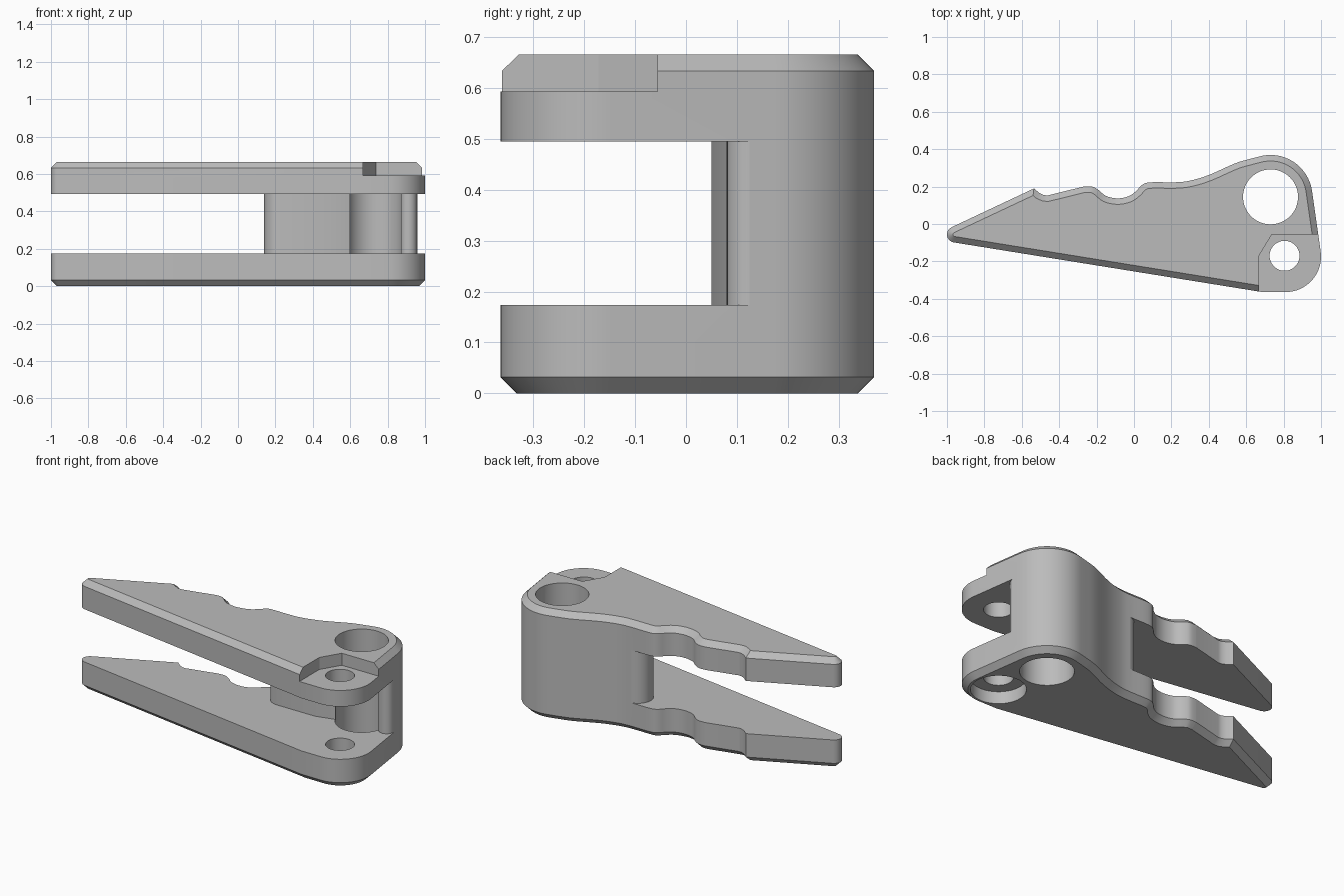
import bpy, bmesh
from math import sin, cos, radians
from mathutils import Vector

cube = bpy.data.objects.get("Cube")
if cube:
    bpy.data.objects.remove(cube, do_unlink=True)

HEIGHT, CHAMFER = 0.665, 0.032

grey = bpy.data.materials.new("plain grey")
grey.use_nodes = True
grey.diffuse_color = (0.5, 0.5, 0.5, 1)
grey.node_tree.nodes["Principled BSDF"].inputs["Base Color"].default_value = (0.5, 0.5, 0.5, 1)


def arc(cx, cy, r, start, end, steps=16):
    angles = [radians(start + (end - start) * i / steps) for i in range(steps + 1)]
    return [(cx + r * cos(a), cy + r * sin(a)) for a in angles]


def circle(cx, cy, r, steps=48):
    return arc(cx, cy, r, 0, 360, steps)[:-1]


def spline(pts, steps=4):
    """Smooth curve through the points."""
    p = [Vector(q) for q in [pts[0]] + pts + [pts[-1]]]
    out = []
    for a, b, c, d in zip(p, p[1:], p[2:], p[3:]):
        for i in range(steps):
            t = i / steps
            out.append(tuple(b + (c - a) * t / 2 + (a * 2 - b * 5 + c * 4 - d) * t * t / 2
                             + (b * 3 - a - c * 3 + d) * t ** 3 / 2))
    return out + [pts[-1]]


def inset(loop, dist):
    """Move a counter-clockwise loop inwards with mitred corners."""
    out = []
    for i, q in enumerate(loop):
        p, a, b = Vector(q), Vector(loop[i - 1]), Vector(loop[(i + 1) % len(loop)])
        d1, d2 = (p - a).normalized(), (b - p).normalized()
        n1, n2 = Vector((-d1.y, d1.x)), Vector((-d2.y, d2.x))
        out.append(tuple(p + (n1 + n2) * dist / (1 + n1.dot(n2))))
    return out


def loft(name, layers):
    """Solid through stacked counter-clockwise loops, each given as (loop, z)."""
    bm = bmesh.new()
    rings = [[bm.verts.new((x, y, z)) for x, y in loop] for loop, z in layers]
    bm.faces.new(rings[0][::-1])
    bm.faces.new(rings[-1])
    for lo, hi in zip(rings, rings[1:]):
        n = len(lo)
        for i in range(n):
            j = (i + 1) % n
            bm.faces.new((lo[i], lo[j], hi[j], hi[i]))
    bm.normal_update()
    mesh = bpy.data.meshes.new(name)
    bm.to_mesh(mesh)
    bm.free()
    mesh.materials.append(grey)
    obj = bpy.data.objects.new(name, mesh)
    bpy.context.collection.objects.link(obj)
    return obj


def cut(body, loop, z0, z1):
    cutter = loft("cutter", [(loop, z0), (loop, z1)])
    cutter.hide_render = True
    mod = body.modifiers.new("cut", 'BOOLEAN')
    mod.operation = 'DIFFERENCE'
    mod.solver = 'EXACT'
    mod.object = cutter
    bpy.context.view_layer.objects.active = body
    bpy.ops.object.modifier_apply(modifier=mod.name)
    bpy.data.objects.remove(cutter, do_unlink=True)


# Outline: straight front edge, round pivot corner, round heel, notched back edge, round tip
notches = spline([(0.62, 0.348), (0.54, 0.324), (0.4, 0.262), (0.3, 0.232), (0.22, 0.223),
                  (0.09, 0.223), (0.045, 0.21), (0.01, 0.175), (-0.03, 0.148), (-0.09, 0.137),
                  (-0.15, 0.15), (-0.19, 0.182), (-0.225, 0.2), (-0.27, 0.2)])
outline = ([(0.68, -0.363)]
           + arc(0.81, -0.174, 0.19, -90, 8)
           + arc(0.73, 0.145, 0.224, 8, 105, 20)
           + notches
           + [(-0.46, 0.153), (-0.48, 0.154), (-0.505, 0.165), (-0.535, 0.19)]
           + arc(-0.957, -0.056, 0.043, 115, 261, 8))
core = inset(outline, CHAMFER)
body = loft("clip_body", [(core, 0), (outline, CHAMFER),
                          (outline, HEIGHT - CHAMFER), (core, HEIGHT)])

# Gap between the two jaws, leaving a rounded web and heel post
gap = ([(-1.3, -0.7), (1.3, -0.7), (1.3, 0.125)]
       + arc(0.912, 0.125, 0.045, 0, -180, 12)
       + [(0.73, 0.12), (0.61, 0.082), (0.48, 0.05)]
       + arc(0.227, 0.137, 0.087, 270, 90, 20)
       + [(0.227, 0.6), (-1.3, 0.6)])
cut(body, gap, 0.174, 0.494)

# Large heel hole and small pivot hole
cut(body, circle(0.73, 0.145, 0.147), -0.2, 0.9)
cut(body, circle(0.805, -0.17, 0.08), -0.2, 0.9)

# Recess on top and round counterbore underneath the pivot
recess = [(0.667, -0.6), (1.3, -0.6), (1.3, -0.056), (0.737, -0.056), (0.667, -0.172)]
cut(body, recess, 0.592, 0.9)
cut(body, circle(0.805, -0.17, 0.15), -0.2, 0.073)

# Smooth curves, crisp edges
bpy.ops.object.select_all(action='DESELECT')
body.select_set(True)
bpy.context.view_layer.objects.active = body
bpy.ops.object.shade_smooth_by_angle(angle=radians(28))
